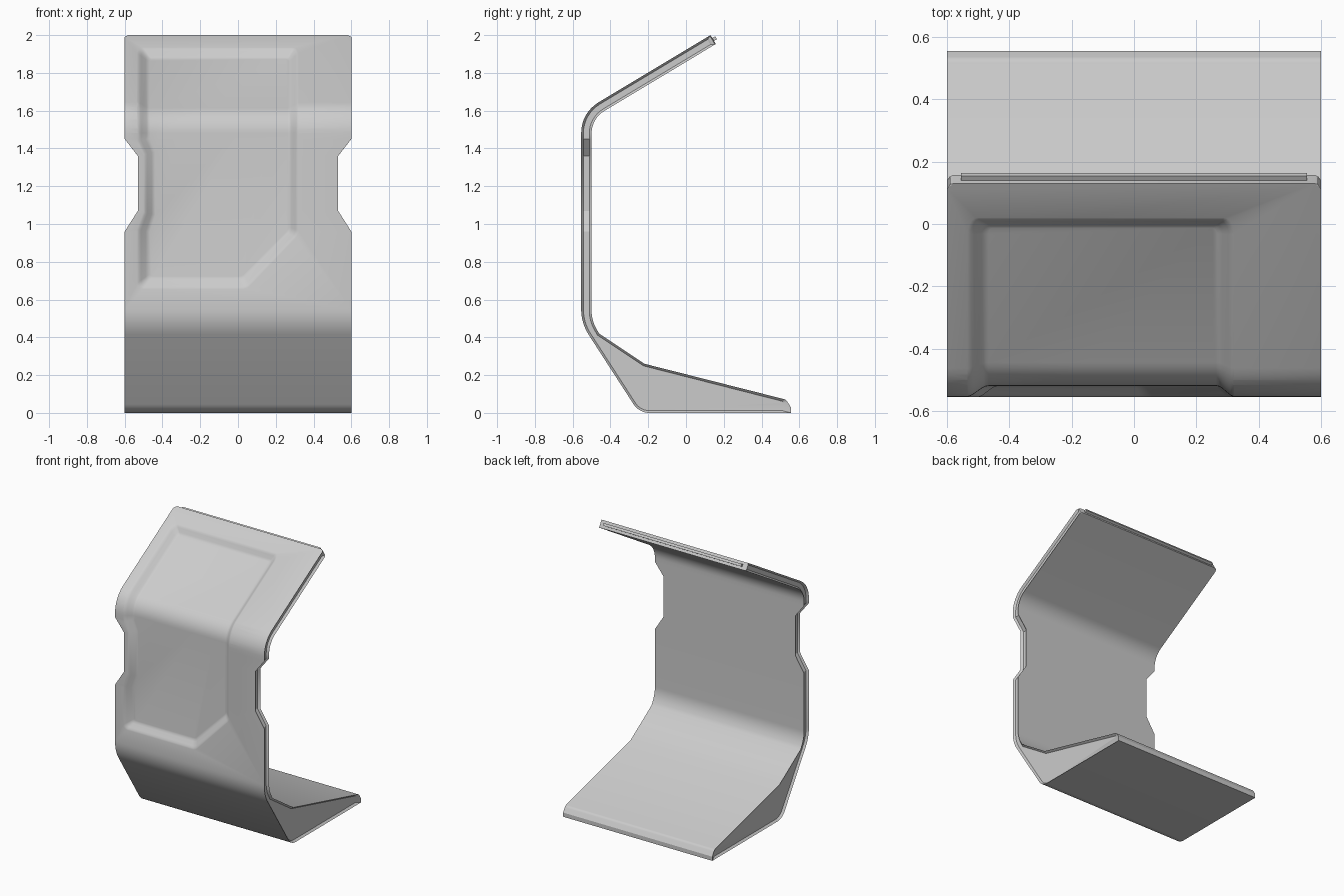
import bpy, bmesh, math
from mathutils import Vector

if "Cube" in bpy.data.objects:
    bpy.data.objects.remove(bpy.data.objects["Cube"])


def fillet(pts, seg=8):
    """Closed 2D outline from (a, b, radius) corners."""
    out = []
    for i, (a, b, r) in enumerate(pts):
        p = Vector((a, b))
        if r == 0:
            out.append(p)
            continue
        u = (Vector(pts[i - 1][:2]) - p).normalized()
        v = (Vector(pts[(i + 1) % len(pts)][:2]) - p).normalized()
        half = u.angle(v) / 2
        c = p + (u + v).normalized() * (r / math.sin(half))
        t = r / math.tan(half)
        s, e = p + u * t - c, p + v * t - c
        full = s.angle(e)
        for k in range(seg + 1):
            f = k / seg
            out.append(c + (s * math.sin((1 - f) * full) + e * math.sin(f * full)) / math.sin(full))
    return out


def make_object(name, bm):
    bmesh.ops.recalc_face_normals(bm, faces=bm.faces)
    me = bpy.data.meshes.new(name)
    bm.to_mesh(me)
    bm.free()
    ob = bpy.data.objects.new(name, me)
    bpy.context.collection.objects.link(ob)
    return ob


def cut_at_z(bm, heights):
    for z in heights:
        bmesh.ops.bisect_plane(bm, geom=bm.verts[:] + bm.edges[:] + bm.faces[:], dist=1e-5,
                               plane_co=(0, 0, z), plane_no=(0, 0, 1))


# Side profile (y, z, radius): front skin upward, then the inner skin back down
W = 0.6
tip_dir = Vector((0, 0.857, 0.514))
profile = fillet([
    (0.555, 0, 0), (-0.248, 0, 0.1), (-0.555, 0.475, 0.25), (-0.555, 1.589, 0.19),
    (0.13, 2.0, 0), (0.158, 1.953, 0), (-0.5, 1.558, 0.14), (-0.5, 0.49, 0.2),
    (-0.46, 0.42, 0), (-0.22, 0.26, 0), (0.53, 0.07, 0.03), (0.555, 0.03, 0)])

# Bent body
bm = bmesh.new()
cap = bm.faces.new([bm.verts.new((-W, p.x, p.y)) for p in profile])
ext = bmesh.ops.extrude_face_region(bm, geom=[cap], use_keep_orig=True)["geom"]
bmesh.ops.translate(bm, verts=[g for g in ext if isinstance(g, bmesh.types.BMVert)], vec=(2 * W, 0, 0))
bmesh.ops.recalc_face_normals(bm, faces=bm.faces)

# Sunken side faces inside a thin rim
caps = [f for f in bm.faces if abs(f.normal.x) > 0.9]
bmesh.ops.inset_individual(bm, faces=caps, thickness=0.012, depth=-0.015, use_even_offset=True)
limit = tip_dir.dot(Vector((0, 0.115, 1.975)))
for v in bm.verts:
    if abs(v.co.x) < W - 0.005:
        v.co.y = min(v.co.y, 0.51)
        over = tip_dir.dot(v.co) - limit
        if v.co.z > 1.8 and over > 0:
            v.co -= tip_dir * over

# Clipped corners of the upper end
corner = [e for e in bm.edges if all(abs(v.co.x) > W - 0.005 and v.co.z > 1.94 for v in e.verts)
          and abs((e.verts[0].co - e.verts[1].co).x) < 0.01]
bmesh.ops.bevel(bm, geom=corner, offset=0.02, segments=2, profile=0.5, affect='EDGES', clamp_overlap=True)

# Waist notches on both sides
cut_at_z(bm, (0.96, 1.07, 1.36, 1.45))
for v in bm.verts:
    z = v.co.z
    n = 0.07 * max(0, min(1, (z - 0.96) / 0.11, (1.45 - z) / 0.09))
    if abs(v.co.x) > 0.5:
        v.co.x -= math.copysign(n, v.co.x)
body = make_object("bent_body", bm)

# Front panel recess: a flat tapered cutter wrapped onto the front skin
end = max(range(len(profile)), key=lambda i: profile[i].y)
skin = profile[10:end + 1]


def side_normal(i):
    d = skin[min(i + 1, len(skin) - 1)] - skin[max(i - 1, 0)]
    return Vector((d.y, -d.x)).normalized()


def wrap(x, z, depth):
    for i in range(len(skin) - 1):
        a, b = skin[i], skin[i + 1]
        if z <= b.y or i == len(skin) - 2:
            f = (z - a.y) / (b.y - a.y)
            p = a.lerp(b, f) + side_normal(i).lerp(side_normal(i + 1), f).normalized() * depth
            return Vector((x, p.x, p.y))


rim = fillet([(-.53, 1.932, .03), (.317, 1.932, .03), (.317, .945, .06), (.045, .66, .06), (-.53, .66, .03),
              (-.53, .97, 0), (-.495, 1.06, 0), (-.495, 1.37, 0), (-.53, 1.44, 0)], 5)
floor = fillet([(-.475, 1.907, .015), (.272, 1.907, .015), (.272, .965, .04), (.023, .715, .04), (-.475, .715, .015),
                (-.475, .96, 0), (-.445, 1.05, 0), (-.445, 1.38, 0), (-.475, 1.45, 0)], 5)
steps = [(-.4, -.005), (.1, .003), (.3, .010), (.75, .027), (.95, .033), (1.15, .035)]

bm = bmesh.new()
loops = []
for t, d in steps:
    flat = [r + (f - r) * t for r, f in zip(rim, floor)]
    loops.append([bm.verts.new((p.x, d, p.y)) for p in flat])
n = len(rim)
for lo, hi in zip(loops, loops[1:]):
    for i in range(n):
        j = (i + 1) % n
        bm.faces.new((lo[i], lo[j], hi[j], hi[i]))
bm.faces.new(loops[0])
bm.faces.new(loops[-1])
bmesh.ops.triangulate(bm, faces=bm.faces[:])
cut_at_z(bm, [p.y for p in skin if 0.7 < p.y < 1.9])
for v in bm.verts:
    v.co = wrap(v.co.x, v.co.z, v.co.y)
cutter = make_object("panel_cutter", bm)
cutter.hide_render = True

mod = body.modifiers.new("panel", 'BOOLEAN')
mod.operation = 'DIFFERENCE'
mod.solver = 'EXACT'
mod.object = cutter
bpy.context.view_layer.objects.active = body
bpy.ops.object.modifier_apply(modifier="panel")
bpy.data.objects.remove(cutter)

# Thin tongue along the upper end
bm = bmesh.new()
bmesh.ops.create_cube(bm, size=1)
for v in bm.verts:
    across = Vector((0, 0.514, -0.857))
    v.co = Vector((0, 0.144, 1.977)) + Vector((v.co.x * 1.11, 0, 0)) + tip_dir * (v.co.y * 0.036) + across * (v.co.z * 0.018)
tongue = make_object("end_tongue", bm)

# Smooth bends, crisp edges
bpy.ops.object.select_all(action='DESELECT')
body.select_set(True)
bpy.ops.object.shade_smooth_by_angle(angle=math.radians(28))
